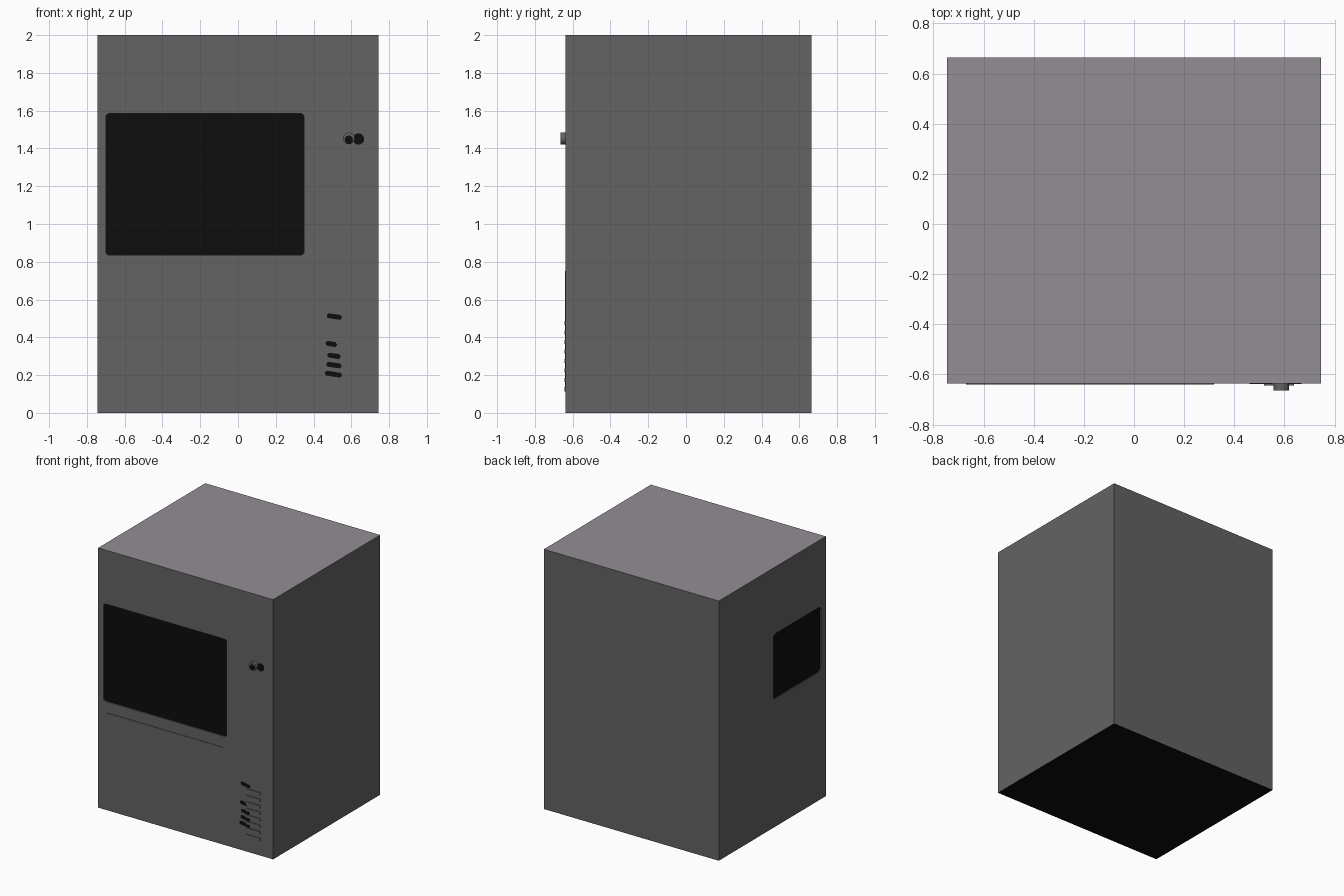
import bpy, bmesh, math
from mathutils import Matrix

if "Cube" in bpy.data.objects:
    bpy.data.objects.remove(bpy.data.objects["Cube"])

W, F, B, H = 0.745, -0.637, 0.665, 2.0   # half width, front y, back y, height


def mat(name, r, g, b):
    m = bpy.data.materials.new(name)
    m.diffuse_color = (r, g, b, 1)
    m.use_nodes = True
    m.node_tree.nodes["Principled BSDF"].inputs["Base Color"].default_value = m.diffuse_color
    return m


GREY = mat("body_grey", 0.125, 0.125, 0.128)
TOP = mat("top_light_grey", 0.29, 0.27, 0.30)
BLACK = mat("black", 0.004, 0.004, 0.004)


def slab(name, w, h, t, r, matrix, material, seg=5):
    """Rounded rectangle in local x/z, thickness t around local y = 0."""
    bm = bmesh.new()
    pts = []
    for i, (sx, sz) in enumerate([(1, 1), (-1, 1), (-1, -1), (1, -1)]):
        for k in range(seg + 1):
            a = math.pi / 2 * (i + k / seg)
            pts.append((sx * (w / 2 - r) + r * math.cos(a), sz * (h / 2 - r) + r * math.sin(a)))
    face = bm.faces.new([bm.verts.new((x, -t / 2, z)) for x, z in pts])
    ext = bmesh.ops.extrude_face_region(bm, geom=[face])
    verts = [v for v in ext["geom"] if isinstance(v, bmesh.types.BMVert)]
    bmesh.ops.translate(bm, verts=verts, vec=(0, t, 0))
    bmesh.ops.recalc_face_normals(bm, faces=bm.faces[:])
    bmesh.ops.transform(bm, matrix=matrix, verts=bm.verts[:])
    return finish(name, bm, [material])


def finish(name, bm, materials):
    me = bpy.data.meshes.new(name)
    bm.to_mesh(me)
    bm.free()
    for m in materials:
        me.materials.append(m)
    ob = bpy.data.objects.new(name, me)
    bpy.context.collection.objects.link(ob)
    return ob


def at(x, y, z, tilt=0):
    return Matrix.Translation((x, y, z)) @ Matrix.Rotation(tilt, 4, 'Y')


def disc(name, x, z, y0, y1, r, material, sides=24):
    bm = bmesh.new()
    bmesh.ops.create_cone(bm, cap_ends=True, segments=sides, radius1=r, radius2=r, depth=abs(y1 - y0))
    m = Matrix.Translation((x, (y0 + y1) / 2, z)) @ Matrix.Rotation(math.pi / 2, 4, 'X')
    bmesh.ops.transform(bm, matrix=m, verts=bm.verts[:])
    ob = finish(name, bm, [material])
    bpy.context.view_layer.objects.active = ob
    ob.select_set(True)
    bpy.ops.object.shade_smooth_by_angle()
    ob.select_set(False)
    return ob


# Cabinet
bm = bmesh.new()
bmesh.ops.create_cube(bm, size=1)
bmesh.ops.transform(bm, verts=bm.verts[:], matrix=Matrix.Translation((0, (F + B) / 2, H / 2))
                    @ Matrix.Diagonal((2 * W, B - F, H, 1)))
cabinet = finish("cabinet", bm, [GREY, TOP, BLACK])

# Shallow window recesses on the front and the left side
DEPTH = 0.008
cutters = [
    slab("front_window_cutter", 1.05, 0.75, 2 * DEPTH, 0.02, at(-0.175, F, 1.21), GREY),
    slab("side_window_cutter", 0.58, 0.50, 2 * DEPTH, 0.03,
         Matrix.Translation((-W, -0.29, 1.235)) @ Matrix.Rotation(-math.pi / 2, 4, 'Z'), GREY),
]
bpy.context.view_layer.objects.active = cabinet
for c in cutters:
    c.hide_render = True
    mod = cabinet.modifiers.new("window", 'BOOLEAN')
    mod.operation, mod.solver, mod.object = 'DIFFERENCE', 'EXACT', c
    bpy.ops.object.modifier_apply(modifier=mod.name)
    bpy.data.objects.remove(c)

# Light top, black underside, black glass in the recesses
for p in cabinet.data.polygons:
    n, c = p.normal, p.center
    front_glass = n.y < -0.9 and c.y > F + DEPTH / 2
    side_glass = n.x < -0.9 and -W + DEPTH / 2 < c.x < -W + 2 * DEPTH
    if n.z > 0.9 and c.z > H - 0.01:
        p.material_index = 1
    elif (n.z < -0.9 and c.z < 0.01) or front_glass or side_glass:
        p.material_index = 2
    else:
        p.material_index = 0

# Lower door panel
slab("door_panel", 0.99, 0.635, 0.008, 0.004, at(-0.175, F, 0.4325), GREY, 1)

# Knob with dark centre, and the dark socket beside it
disc("knob", 0.587, 1.453, F + 0.005, -0.664, 0.031, GREY)
disc("knob_centre", 0.587, 1.446, -0.663, -0.665, 0.022, BLACK)
disc("socket", 0.638, 1.45, F + 0.002, F - 0.002, 0.03, BLACK)

# Vent slats
for i in range(8):
    slab(f"vent_slat_{i + 1}", 0.12, 0.022, 0.014, 0.008, at(0.578, F, 0.125 + 0.05 * i), GREY, 3)

# Dark marks beside the vent
for i, (x, z, w) in enumerate([(0.505, 0.205, 0.09), (0.508, 0.253, 0.08), (0.508, 0.302, 0.07),
                               (0.494, 0.365, 0.06), (0.51, 0.51, 0.08)]):
    slab(f"vent_mark_{i + 1}", w, 0.026, 0.004, 0.012, at(x, F, z, 0.15), BLACK, 3)
